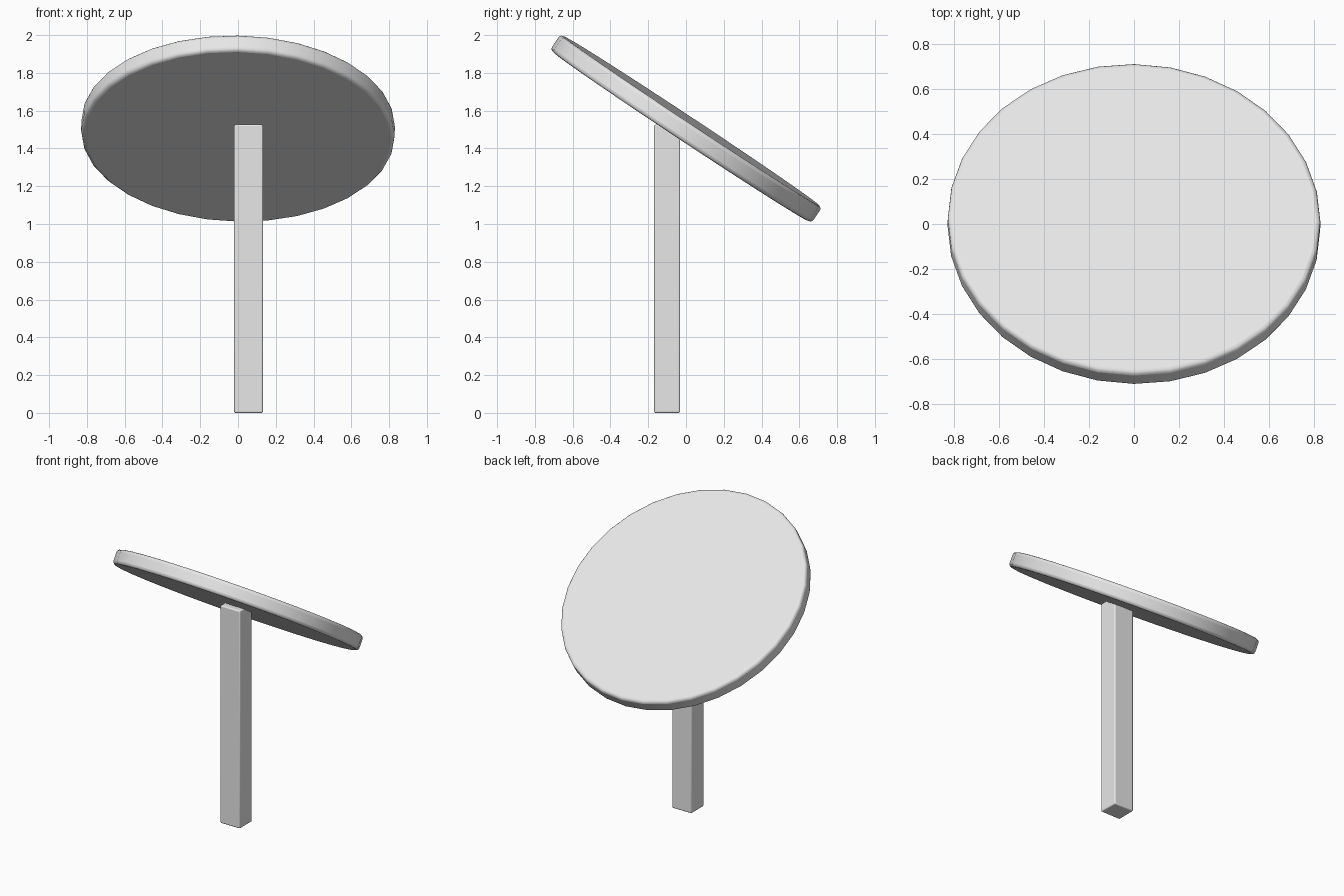
import bpy, math
from mathutils import Matrix

if "Cube" in bpy.data.objects:
    bpy.data.objects.remove(bpy.data.objects["Cube"])

grey = bpy.data.materials.new("light_grey")
grey.diffuse_color = (0.8, 0.8, 0.8, 1)
grey.use_nodes = True
grey.node_tree.nodes["Principled BSDF"].inputs["Base Color"].default_value = grey.diffuse_color


def finish(obj, name, bevel):
    """Name, colour, round the edges and smooth a part."""
    obj.name = name
    obj.data.materials.append(grey)
    bpy.ops.object.shade_smooth_by_angle(angle=math.radians(60))
    mod = obj.modifiers.new("rounded_edges", 'BEVEL')
    mod.width = bevel
    mod.segments = 3
    mod.limit_method = 'ANGLE'
    mod.angle_limit = math.radians(40)


# Tilted round top, leaning to the back with a slight sideways lean
bpy.ops.mesh.primitive_cylinder_add(vertices=32, radius=0.83, depth=0.1)
top = bpy.context.object
top.matrix_world = (Matrix.Translation((0, 0, 1.505))
                    @ Matrix.Rotation(math.radians(-33.5), 4, 'X')
                    @ Matrix.Rotation(0.02, 4, 'Y'))
finish(top, "round_top", 0.02)

# Square post, its upper end buried in the top
bpy.ops.mesh.primitive_cube_add(size=1, location=(0.056, -0.1, 0.763))
post = bpy.context.object
post.scale = (0.153, 0.137, 1.526)
bpy.ops.object.transform_apply(location=False, rotation=False, scale=True)
finish(post, "post", 0.008)
